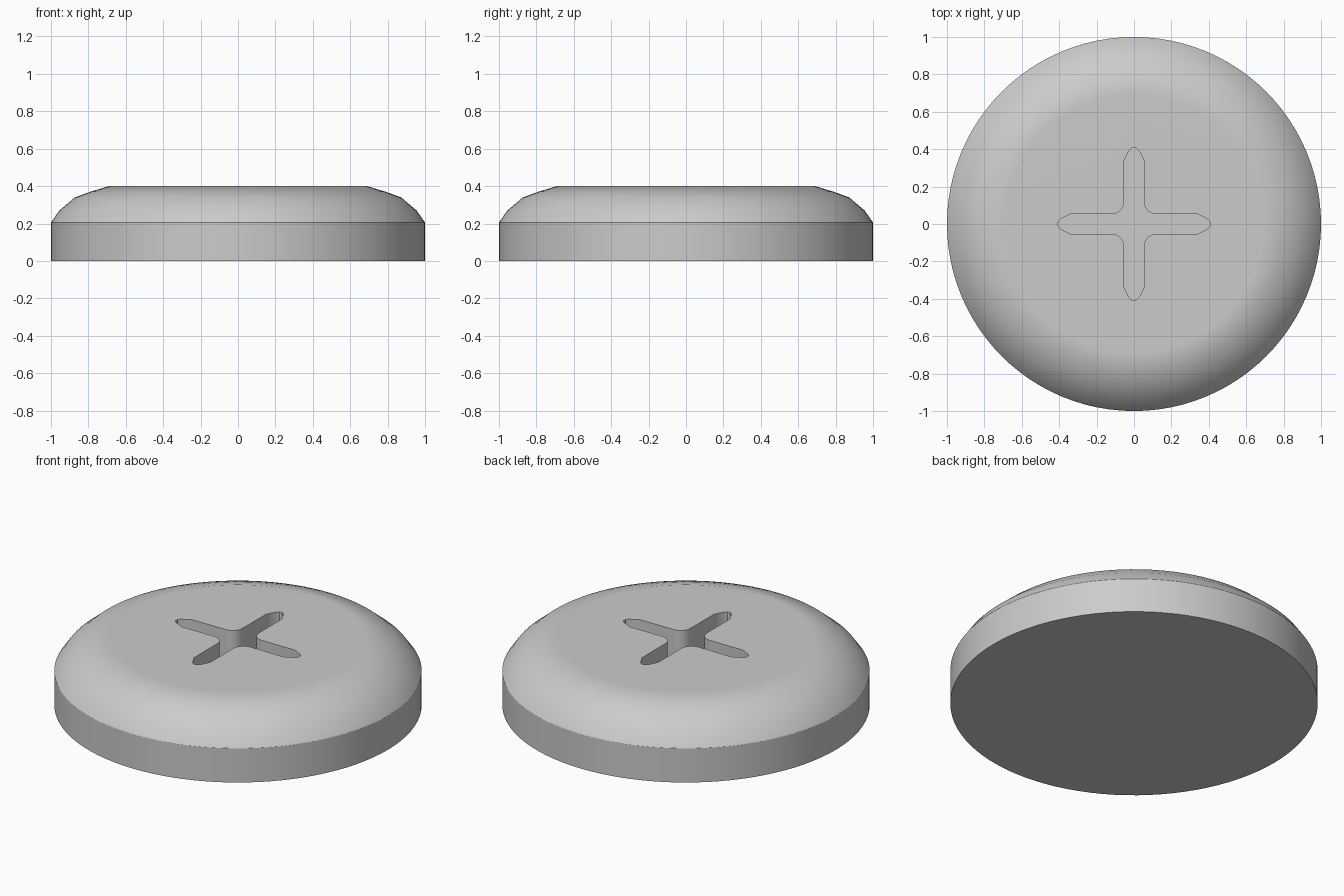
import bpy
import bmesh
import math
from mathutils import Matrix, Vector

if "Cube" in bpy.data.objects:
    bpy.data.objects.remove(bpy.data.objects["Cube"], do_unlink=True)

SEGMENTS = 96
SLOT_FLOOR = 0.2


def make_material(name, colour):
    mat = bpy.data.materials.new(name)
    mat.use_nodes = True
    mat.diffuse_color = colour
    mat.node_tree.nodes["Principled BSDF"].inputs["Base Color"].default_value = colour
    return mat


def make_object(name, bm, mat):
    bmesh.ops.recalc_face_normals(bm, faces=bm.faces)
    mesh = bpy.data.meshes.new(name)
    bm.to_mesh(mesh)
    bm.free()
    mesh.materials.append(mat)
    obj = bpy.data.objects.new(name, mesh)
    bpy.context.collection.objects.link(obj)
    return obj


grey = make_material("light grey", (0.6, 0.6, 0.6, 1))

# Round head: straight rim, curved shoulder, flat top
profile = [(1, 0), (1, 0.205), (0.955, 0.27), (0.872, 0.34), (0.79, 0.37), (0.69, 0.4)]
bm = bmesh.new()
rings = []
for radius, z in profile:
    rings.append([bm.verts.new((radius * math.cos(a), radius * math.sin(a), z))
                  for a in (math.tau * i / SEGMENTS for i in range(SEGMENTS))])
for low, high in zip(rings, rings[1:]):
    for i in range(SEGMENTS):
        j = (i + 1) % SEGMENTS
        bm.faces.new((low[i], low[j], high[j], high[i]))
bm.faces.new(rings[0])
bm.faces.new(rings[-1])
head = make_object("screw_head", bm, grey)

# Cross slot outline: one pointed arm and one rounded inner corner, turned four times
half, fillet = 0.053, 0.067
arm = [(0.34, -half), (0.395, -0.025), (0.408, -0.01),
       (0.408, 0.01), (0.395, 0.025), (0.34, half)]
centre = half + fillet
for i in range(7):
    a = -math.pi / 2 - i * math.pi / 12
    arm.append((centre + fillet * math.cos(a), centre + fillet * math.sin(a)))
bm = bmesh.new()
outline = []
for quarter in range(4):
    turn = Matrix.Rotation(quarter * math.pi / 2, 3, 'Z')
    outline += [bm.verts.new(turn @ Vector((x, y, SLOT_FLOOR))) for x, y in arm]
base = bm.faces.new(outline)
extruded = bmesh.ops.extrude_face_region(bm, geom=[base], use_keep_orig=True)
bmesh.ops.translate(bm, vec=(0, 0, 0.4),
                    verts=[v for v in extruded["geom"] if isinstance(v, bmesh.types.BMVert)])
cutter = make_object("slot_cutter", bm, grey)
cutter.hide_render = True

# Sink the slot into the head
bpy.ops.object.select_all(action='DESELECT')
head.select_set(True)
bpy.context.view_layer.objects.active = head
cut = head.modifiers.new("slot", 'BOOLEAN')
cut.operation = 'DIFFERENCE'
cut.solver = 'EXACT'
cut.object = cutter
bpy.ops.object.modifier_apply(modifier=cut.name)
bpy.data.objects.remove(cutter, do_unlink=True)

# Smooth shoulder with a flat-looking top
bpy.ops.object.shade_smooth_by_angle(angle=math.radians(30))
weighted = head.modifiers.new("weighted_normals", 'WEIGHTED_NORMAL')
weighted.keep_sharp = True
